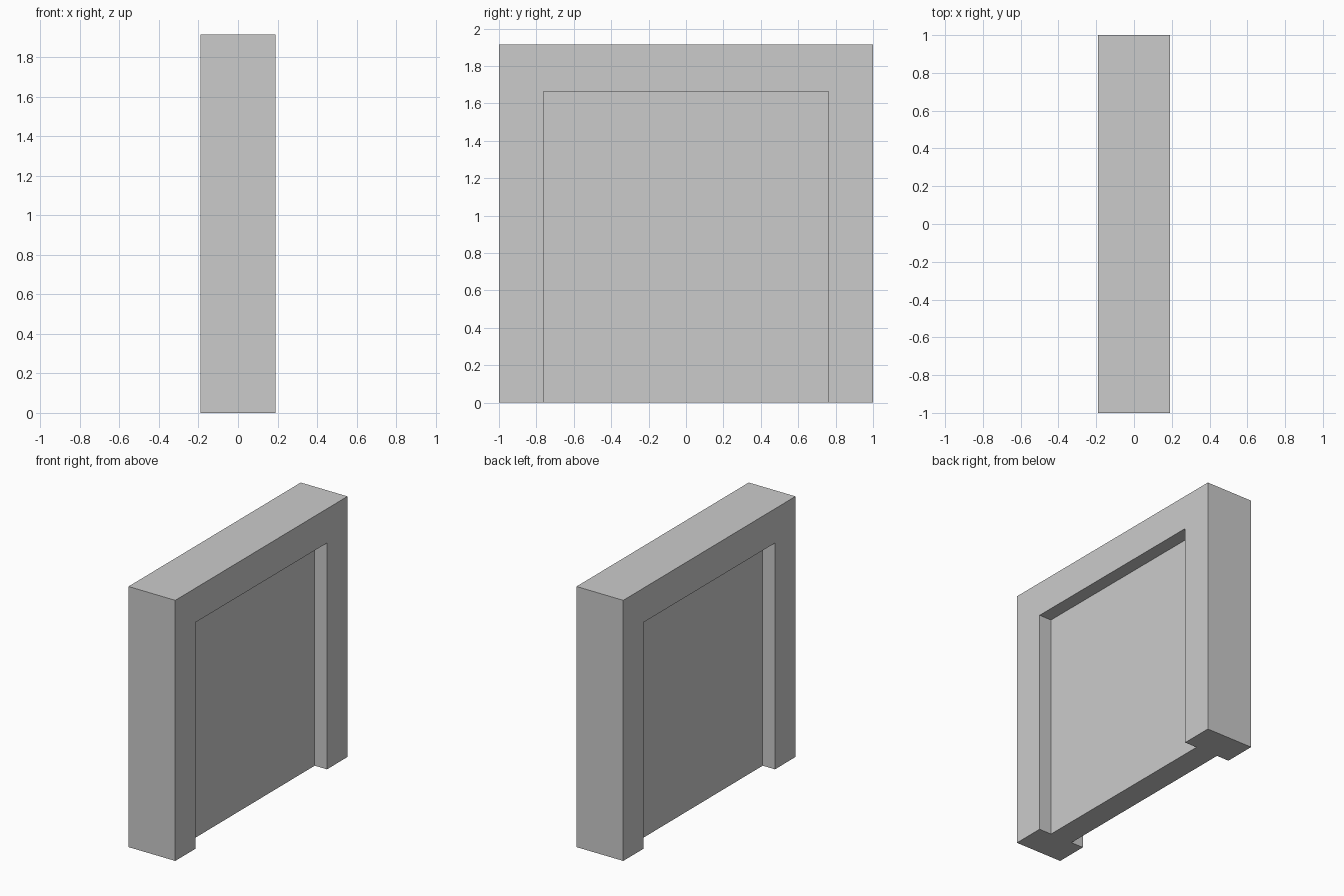
import bpy, bmesh

if "Cube" in bpy.data.objects:
    bpy.data.objects.remove(bpy.data.objects["Cube"])

HALF_X, HALF_Y, TOP = 0.19, 1.0, 1.915            # outer block
PANEL_X, OPEN_Y, OPEN_TOP = 0.09, 0.762, 1.663    # recessed panel

bm = bmesh.new()


def arch(x, y, z):
    """Open rectangle standing on the floor, from -y foot over the top to +y foot."""
    return [bm.verts.new((x, py, pz)) for py, pz in ((-y, 0), (-y, z), (y, z), (y, 0))]


def bridge(a, b):
    for i in range(3):
        bm.faces.new((a[i], a[i + 1], b[i + 1], b[i]))


# Both sides: surround face, reveals and recessed panel
sides = []
for s in (-1, 1):
    outer = arch(s * HALF_X, HALF_Y, TOP)
    rim = arch(s * HALF_X, OPEN_Y, OPEN_TOP)
    panel = arch(s * PANEL_X, OPEN_Y, OPEN_TOP)
    bm.faces.new(outer + rim[::-1])
    bridge(rim, panel)
    bm.faces.new(panel)
    sides.append((outer, rim, panel))

# Outer ends and top
(o1, r1, p1), (o2, r2, p2) = sides
bridge(o1, o2)

# H-shaped underside
bm.faces.new((o1[0], r1[0], p1[0], p1[3], r1[3], o1[3],
              o2[3], r2[3], p2[3], p2[0], r2[0], o2[0]))

bmesh.ops.recalc_face_normals(bm, faces=bm.faces[:])
mesh = bpy.data.meshes.new("door_frame_with_panel")
bm.to_mesh(mesh)
bm.free()
bpy.context.collection.objects.link(bpy.data.objects.new("door_frame_with_panel", mesh))
